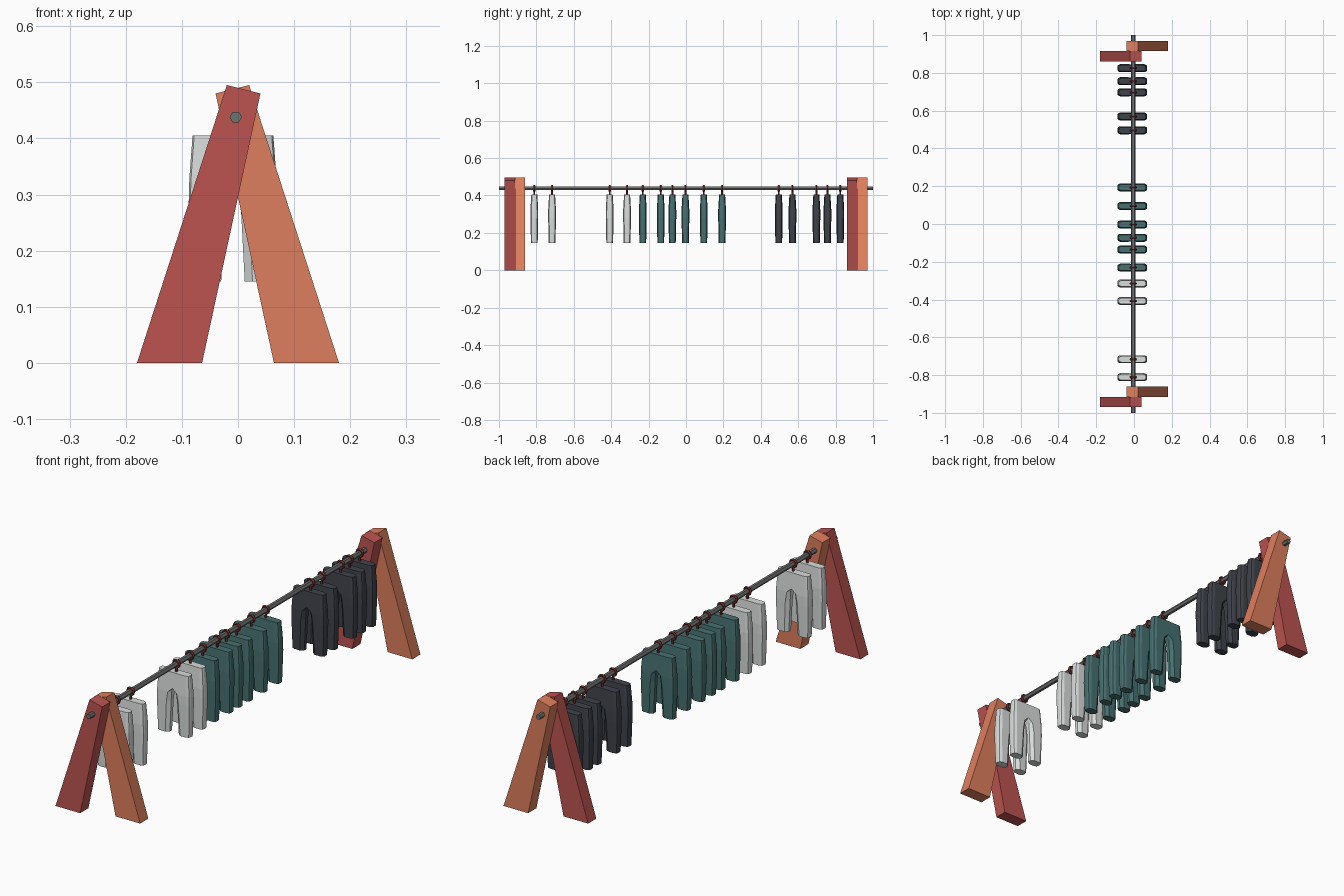
import bpy, bmesh, math
from mathutils import Matrix, Vector

cube = bpy.data.objects.get("Cube")
if cube:
    bpy.data.objects.remove(cube, do_unlink=True)


def material(name, rgb):
    """Flat colour given as 0-255 display values, stored linear."""
    lin = [((c / 255 + 0.055) / 1.055) ** 2.4 for c in rgb] + [1]
    m = bpy.data.materials.new(name)
    m.use_nodes = True
    m.diffuse_color = lin
    m.node_tree.nodes["Principled BSDF"].inputs["Base Color"].default_value = lin
    return m


RED = material("red wood", (188, 84, 80))
ORANGE = material("orange wood", (222, 127, 93))
METAL = material("grey metal", (112, 114, 112))
RING = material("dark red ring", (120, 50, 45))
WHITE = material("white cloth", (216, 221, 219))
TEAL = material("teal cloth", (72, 112, 112))
DARK = material("charcoal cloth", (62, 66, 74))

ROD_X, ROD_Z = -0.004, 0.438


def finish(bm, name, mat):
    bmesh.ops.recalc_face_normals(bm, faces=bm.faces[:])
    me = bpy.data.meshes.new(name)
    bm.to_mesh(me)
    bm.free()
    me.materials.append(mat)
    ob = bpy.data.objects.new(name, me)
    bpy.context.collection.objects.link(ob)
    return ob


def plank(name, side, y, mat):
    """Tapered leg board, foot pointing to the given side, extruded along y."""
    profile = [(0.18, 0), (0.064, 0), (-0.04, 0.48), (0.02, 0.495)]
    bm = bmesh.new()
    face = bm.faces.new([bm.verts.new((side * x, y, z)) for x, z in profile])
    ext = bmesh.ops.extrude_face_region(bm, geom=[face])
    moved = [g for g in ext["geom"] if isinstance(g, bmesh.types.BMVert)]
    bmesh.ops.translate(bm, verts=moved, vec=(0, 0.055, 0))
    finish(bm, name, mat)


# Crossed end frames
for end, y in (("front", -0.97), ("back", 0.86)):
    plank(end + "_right_leg", -1, y, RED)
    plank(end + "_left_leg", 1, y + 0.055, ORANGE)

# Hanging rod
bm = bmesh.new()
bmesh.ops.create_cone(bm, cap_ends=True, segments=6, radius1=0.011, radius2=0.011, depth=2,
                      matrix=Matrix.Translation((ROD_X, 0, ROD_Z)) @ Matrix.Rotation(math.pi / 2, 4, 'X')
                      @ Matrix.Rotation(math.pi / 6, 4, 'Z'))
finish(bm, "hanging_rod", METAL)


def trouser_mesh():
    # Each level: height, inner edge, outer edge, half thickness, inner rounding
    levels = [(0.145, 0.021, 0.075, 0.018, 1), (0.28, 0.014, 0.079, 0.021, 1),
              (0.32, 0.010, 0.078, 0.021, 0.8), (0.338, 0, 0.077, 0.020, 0),
              (0.405, 0, 0.072, 0.016, 0)]
    bm = bmesh.new()
    loops = []
    for z, a, b, t, r in levels:
        c = 0.014 * r
        half = [(a, 0.4 + 0.6 * (1 - r)), (a + c, 1), (b - 0.014, 1), (b - 0.003, 0.75), (b, 0.35)]
        if r == 0:
            half[0], half[1] = (a, 0.5), (a, 1)
        ring = half + [(x, -k) for x, k in reversed(half)]
        loops.append([bm.verts.new((x, k * t, z)) for x, k in ring])
    n = len(loops[0])
    for low, high in zip(loops, loops[1:]):
        for i in range(n):
            j = (i + 1) % n
            bm.faces.new((low[i], low[j], high[j], high[i]))
    bm.faces.new(loops[0])
    bm.faces.new(loops[-1])
    # Open the centre seam and mirror the other leg
    seam = [f for f in bm.faces if all(abs(v.co.x) < 1e-5 for v in f.verts)]
    bmesh.ops.delete(bm, geom=seam, context='FACES')
    bmesh.ops.mirror(bm, geom=bm.verts[:] + bm.edges[:] + bm.faces[:], axis='X', merge_dist=1e-4)
    return bm


def hanger(name, y):
    """Ring round the rod with a short stem down to the waistband."""
    bm = bmesh.new()
    grid = []
    for i in range(10):
        a = 2 * math.pi * i / 10
        out = Vector((math.cos(a), 0, math.sin(a)))
        grid.append([])
        for j in range(5):
            b = 2 * math.pi * j / 5
            p = out * (0.015 + 0.005 * math.cos(b)) + Vector((0, 0.006 * math.sin(b), 0))
            grid[-1].append(bm.verts.new(p + Vector((ROD_X, y, ROD_Z))))
    for i in range(10):
        k = (i + 1) % 10
        for j in range(5):
            m = (j + 1) % 5
            bm.faces.new((grid[i][j], grid[k][j], grid[k][m], grid[i][m]))
    bmesh.ops.create_cone(bm, cap_ends=True, segments=6, radius1=0.005, radius2=0.005, depth=0.025,
                          matrix=Matrix.Translation((ROD_X, y, 0.411)))
    finish(bm, name, RING)


# Trousers grouped by colour along the rod
groups = [("white", WHITE, [-0.811, -0.716, -0.408, -0.315]),
          ("teal", TEAL, [-0.231, -0.135, -0.073, -0.003, 0.095, 0.193]),
          ("charcoal", DARK, [0.496, 0.569, 0.697, 0.756, 0.825])]
for label, mat, places in groups:
    for i, y in enumerate(places, 1):
        trousers = finish(trouser_mesh(), f"{label}_trousers_{i}", mat)
        trousers.location = (-0.009, y, 0)
        hanger(f"{label}_hanger_{i}", y)
